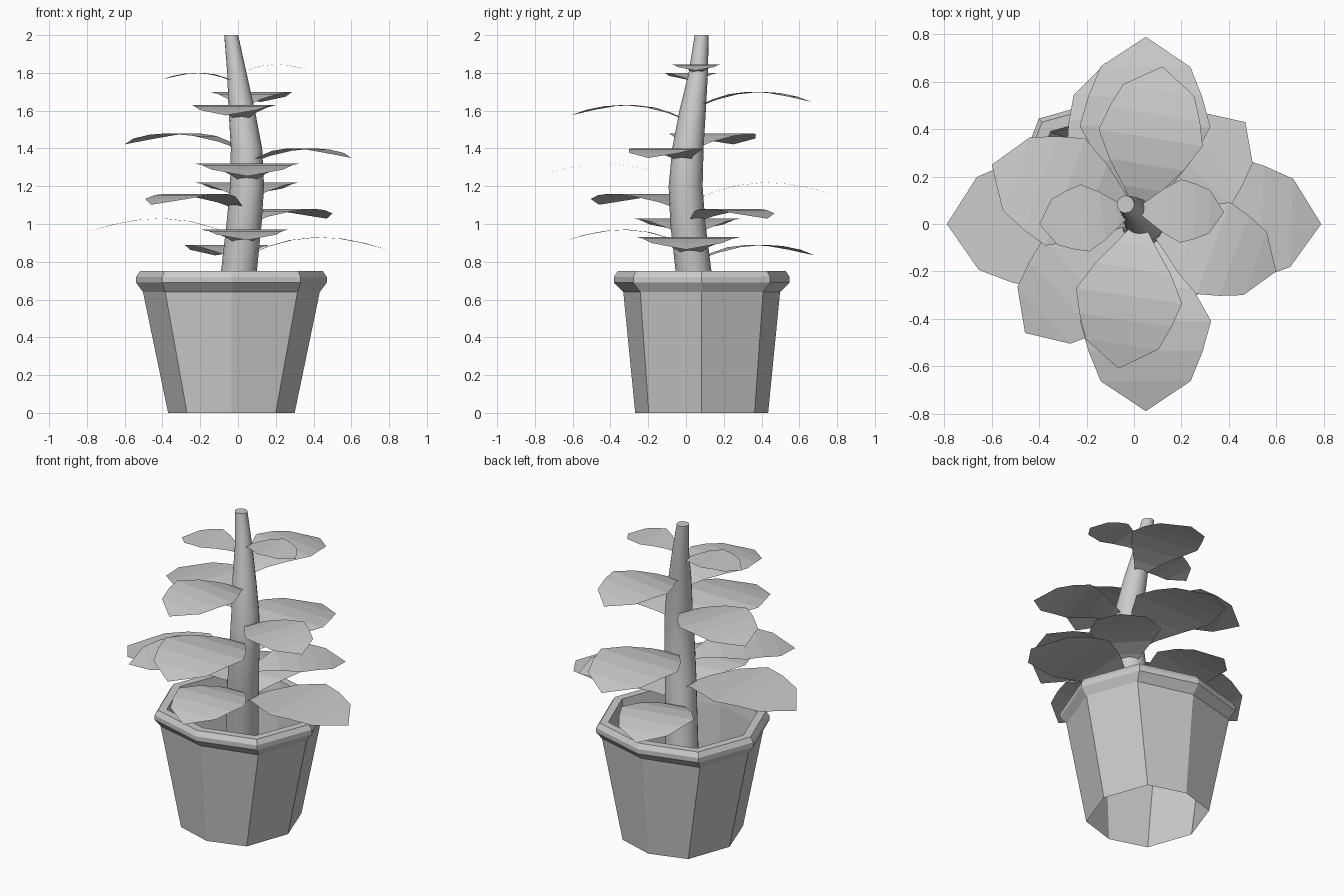
import bpy
import math
from mathutils import Vector

default_cube = bpy.data.objects.get("Cube")
if default_cube:
    bpy.data.objects.remove(default_cube, do_unlink=True)

# One plain grey for the whole model
grey = bpy.data.materials.new("plain_grey")
grey.use_nodes = True
grey.diffuse_color = (0.6, 0.6, 0.6, 1)
shader = next(n for n in grey.node_tree.nodes if n.type == "BSDF_PRINCIPLED")
shader.inputs["Base Color"].default_value = grey.diffuse_color


def add_object(name, verts, faces, smooth=False):
    mesh = bpy.data.meshes.new(name)
    mesh.from_pydata(verts, [], faces)
    mesh.materials.append(grey)
    for poly in mesh.polygons:
        poly.use_smooth = smooth and len(poly.vertices) == 4
    mesh.update()
    obj = bpy.data.objects.new(name, mesh)
    bpy.context.scene.collection.objects.link(obj)
    return obj


def bridge_rings(ring_count, sides, closed=False):
    """Quads joining stacked rings; closed also joins the last ring to the first."""
    faces = []
    for ring in range(ring_count if closed else ring_count - 1):
        lower = ring * sides
        upper = ((ring + 1) % ring_count) * sides
        for side in range(sides):
            after = (side + 1) % sides
            faces.append((lower + side, lower + after, upper + after, upper + side))
    return faces


# Flower pot: slightly uneven octagon, open at the bottom, with a flared rim
POT_CENTRE = Vector((-0.035, 0.083, 0))
pot_rings = [  # height, x radius, y radius, corner x, corner y
    (0.00, 0.335, 0.352, 0.235, 0.28),
    (0.64, 0.468, 0.415, 0.35, 0.325),
    (0.69, 0.505, 0.465, 0.367, 0.362),
    (0.72, 0.505, 0.465, 0.367, 0.362),
    (0.75, 0.485, 0.445, 0.353, 0.347),
    (0.75, 0.435, 0.395, 0.317, 0.308),
    (0.68, 0.425, 0.385, 0.31, 0.3),
]
pot_verts = []
for z, rx, ry, cx, cy in pot_rings:
    outline = [(rx, 0), (cx, cy), (0, ry), (-cx, cy),
               (-rx, 0), (-cx, -cy), (0, -ry), (cx, -cy)]
    pot_verts += [POT_CENTRE + Vector((x, y, z)) for x, y in outline]
add_object("flower_pot", pot_verts, bridge_rings(len(pot_rings), 8, closed=True))

# Stem: bowed and tapering
stem_path = [  # centre x, centre y, height, radius
    (-0.035, 0.083, 0.3, 0.1),
    (0.005, 0.04, 0.75, 0.095),
    (0.032, 0.01, 1.0, 0.093),
    (0.048, -0.002, 1.2, 0.09),
    (0.045, 0.01, 1.4, 0.083),
    (0.02, 0.035, 1.6, 0.07),
    (-0.006, 0.065, 1.8, 0.051),
    (-0.036, 0.083, 2.0, 0.037),
]
STEM_SIDES = 16
stem_verts = []
for x, y, z, radius in stem_path:
    for side in range(STEM_SIDES):
        angle = math.tau * side / STEM_SIDES
        stem_verts.append((x + radius * math.cos(angle), y + radius * math.sin(angle), z))
stem_faces = bridge_rings(len(stem_path), STEM_SIDES)
stem_faces.append(tuple(reversed(range(STEM_SIDES))))
stem_faces.append(tuple(range(len(stem_verts) - STEM_SIDES, len(stem_verts))))
add_object("stem", stem_verts, stem_faces, smooth=True)


def stem_centre(height):
    for low, high in zip(stem_path, stem_path[1:]):
        if height <= high[2]:
            blend = (height - low[2]) / (high[2] - low[2])
            return Vector(low[:3]).lerp(Vector(high[:3]), blend)


# Leaf shape as fractions of its length: distance, half width, rise
leaf_shape = [(0.04, 0.03, 0), (0.18, 0.13, 0.06), (0.34, 0.25, 0.105),
              (0.52, 0.35, 0.125), (0.68, 0.305, 0.115), (0.84, 0.24, 0.085)]
TIP_RISE = 0.04


def add_leaf(name, tip_x, tip_y, peak):
    centre = stem_centre(peak - 0.08)
    reach = Vector((tip_x - centre.x, tip_y - centre.y, 0))
    length = reach.length
    across = Vector((-reach.y, reach.x, 0))
    base = Vector((centre.x, centre.y, peak - 0.125 * length))
    verts = []
    for along, half_width, rise in leaf_shape:
        middle = base + reach * along + Vector((0, 0, rise * length))
        verts += [middle - across * half_width, middle + across * half_width]
    verts.append(base + reach + Vector((0, 0, TIP_RISE * length)))
    last = len(verts) - 1
    faces = [(i, i + 2, i + 3, i + 1) for i in range(0, last - 2, 2)]
    faces.append((last - 2, last, last - 1))
    add_object(name, verts, faces)


# Leaves in opposite pairs going up the stem: tip x, tip y, peak height
leaf_pairs = [
    ((0.05, -0.63, 0.97), (-0.12, 0.68, 0.89)),
    ((0.79, 0, 0.93), (-0.79, 0, 1.03)),
    ((-0.46, -0.46, 1.16), (0.47, 0.43, 1.08)),
    ((0.05, -0.79, 1.32), (0.05, 0.79, 1.22)),
    ((0.6, -0.2, 1.4), (-0.6, 0.25, 1.48)),
    ((-0.065, -0.61, 1.63), (0.12, 0.665, 1.7)),
    ((-0.4, 0, 1.8), (0.38, 0.05, 1.845)),
]
for level, pair in enumerate(leaf_pairs, start=1):
    for side, leaf in zip(("a", "b"), pair):
        add_leaf(f"leaf_{level}_{side}", *leaf)
